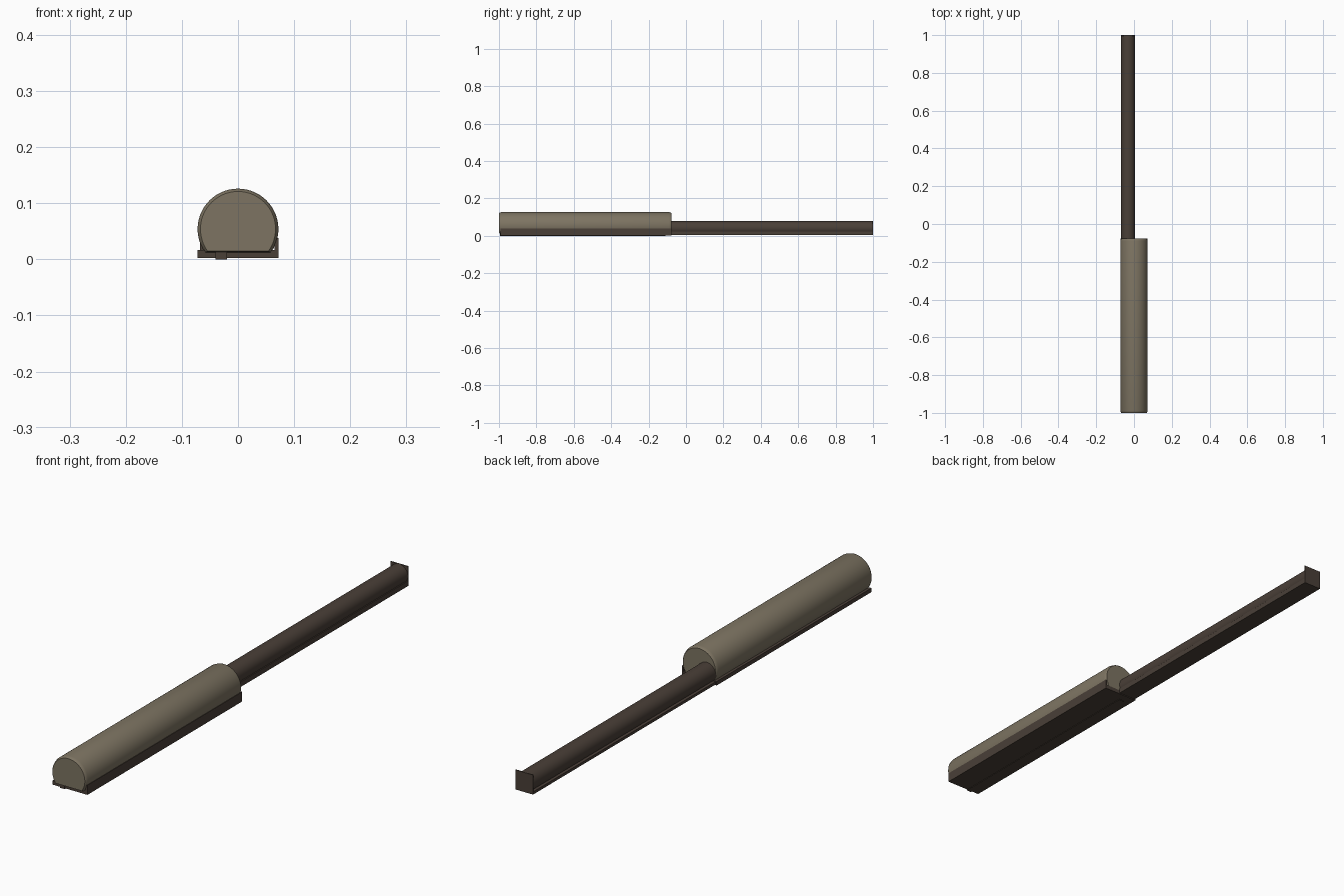
import bpy, math

if "Cube" in bpy.data.objects:
    bpy.data.objects.remove(bpy.data.objects["Cube"])


def material(name, color):
    m = bpy.data.materials.new(name)
    m.diffuse_color = (*color, 1)
    m.use_nodes = True
    m.node_tree.nodes["Principled BSDF"].inputs["Base Color"].default_value = m.diffuse_color
    return m


TAN = material("warm grey tan", (0.205, 0.174, 0.122))
DARK = material("dark brown", (0.068, 0.050, 0.039))


def make(name, verts, faces, mat, smooth=False):
    me = bpy.data.meshes.new(name)
    me.from_pydata(verts, [], faces)
    me.materials.append(mat)
    ob = bpy.data.objects.new(name, me)
    bpy.context.collection.objects.link(ob)
    if smooth:
        bpy.ops.object.select_all(action='DESELECT')
        bpy.context.view_layer.objects.active = ob
        ob.select_set(True)
        bpy.ops.object.shade_smooth_by_angle(angle=math.radians(25))
    return ob


def loft(name, profile, center, rings, mat, smooth=False):
    """Sweep a counter-clockwise xz profile along y; rings are (y, scale about center)."""
    n = len(profile)
    cx, cz = center
    verts = [(cx + (x - cx) * s, y, cz + (z - cz) * s)
             for y, s in rings for x, z in profile]
    faces = [tuple(range(n)), tuple(range(len(verts) - 1, len(verts) - n - 1, -1))]
    for r in range(len(rings) - 1):
        for i in range(n):
            j = (i + 1) % n
            faces.append((r * n + j, r * n + i, (r + 1) * n + i, (r + 1) * n + j))
    return make(name, verts, faces, mat, smooth)


def dome(cx, cz, r, z_floor, steps=40):
    """Circle profile cut flat at the floor height."""
    a = math.asin((z_floor - cz) / r)
    return [(cx + r * math.cos(t), cz + r * math.sin(t))
            for t in (a + (math.pi - 2 * a) * i / steps for i in range(steps + 1))]


def bar(name, profile, y0, y1, mat):
    return loft(name, profile, (0, 0), [(y0, 1), (y1, 1)], mat)


def rect(x0, x1, z0, z1):
    return [(x0, z0), (x1, z0), (x1, z1), (x0, z1)]


# Large rounded housing with softened ends
loft("housing", dome(0, 0.054, 0.072, 0.012), (0, 0.054),
     [(-1.0, 0.93), (-0.997, 0.965), (-0.988, 1.0),
      (-0.09, 1.0), (-0.081, 0.965), (-0.078, 0.93)], TAN, True)

# Tray below the housing, with a raised lip on the right
bar("housing_tray", [(-0.072, 0.002), (0.072, 0.002), (0.072, 0.038),
                     (0.065, 0.038), (0.065, 0.017), (-0.072, 0.017)],
    -0.992, -0.078, DARK)

# Narrow runner under the tray
bar("tray_runner", rect(-0.040, -0.020, 0.0, 0.015), -0.995, -0.11, DARK)

# Slim rounded rod, its flat tray and square end plate
loft("rod", dome(-0.0315, 0.0415, 0.0365, 0.012, 32), (-0.0315, 0.0415),
     [(-0.11, 1), (0.998, 1)], DARK, True)
bar("rod_tray", [(-0.068, 0.005), (0.005, 0.005), (0.005, 0.024),
                 (0.001, 0.024), (0.001, 0.015), (-0.068, 0.015)],
    -0.11, 0.998, DARK)
bar("end_plate", rect(-0.068, 0.005, 0.005, 0.078), 0.996, 1.0, DARK)
